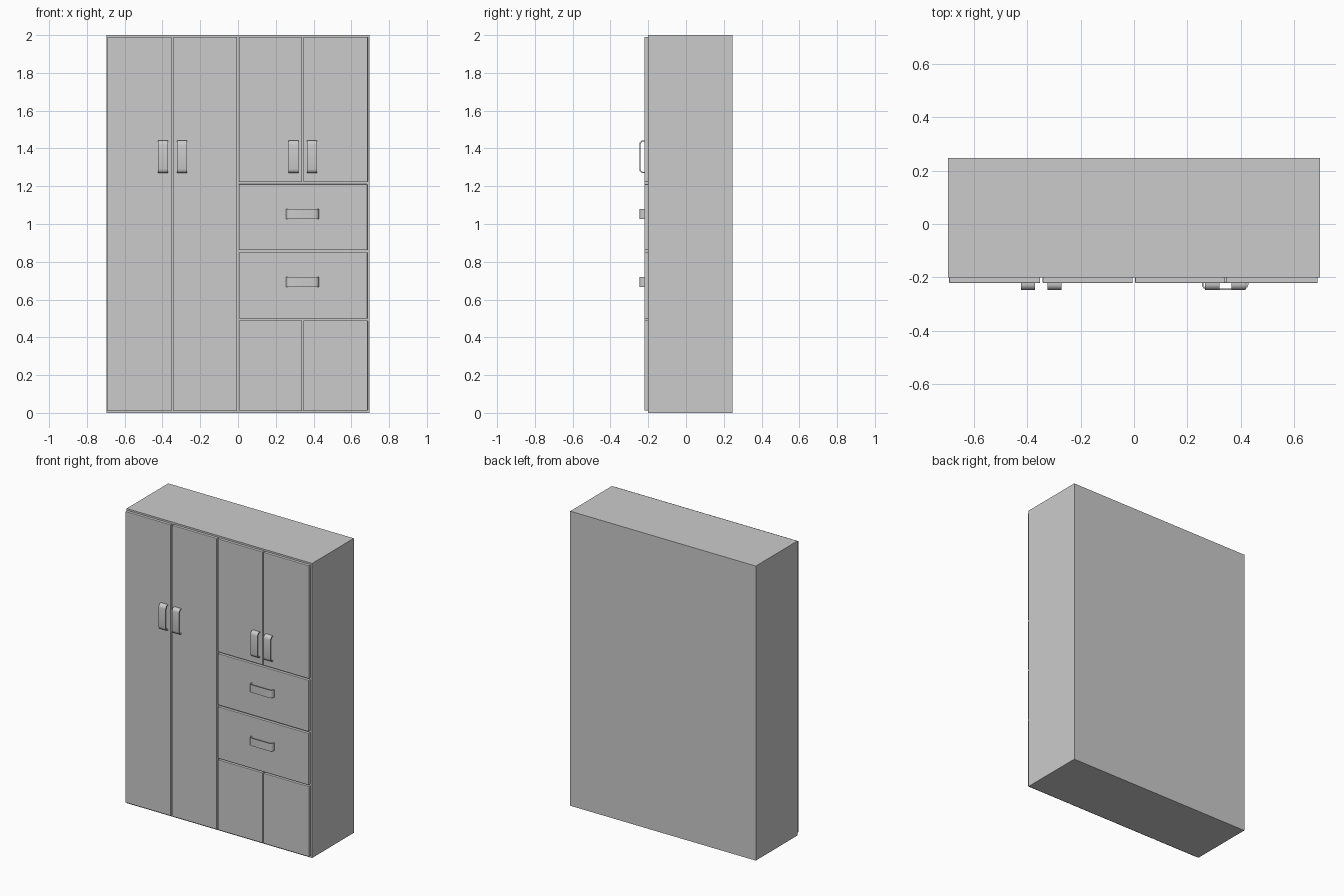
import bpy, bmesh, math
from mathutils import Vector

if "Cube" in bpy.data.objects:
    bpy.data.objects.remove(bpy.data.objects["Cube"])

BODY_FRONT, BACK = -0.20, 0.247
DOOR_FRONT = -0.221


def finish(bm, name):
    bmesh.ops.recalc_face_normals(bm, faces=bm.faces)
    me = bpy.data.meshes.new(name)
    bm.to_mesh(me)
    bm.free()
    ob = bpy.data.objects.new(name, me)
    bpy.context.collection.objects.link(ob)
    return ob


def box(name, x0, x1, y0, y1, z0, z1, bevel=0.0):
    bm = bmesh.new()
    bmesh.ops.create_cube(bm, size=1)
    for v in bm.verts:
        v.co = Vector((x0 + (v.co.x + 0.5) * (x1 - x0),
                       y0 + (v.co.y + 0.5) * (y1 - y0),
                       z0 + (v.co.z + 0.5) * (z1 - z0)))
    ob = finish(bm, name)
    if bevel:
        mod = ob.modifiers.new("edge_bevel", 'BEVEL')
        mod.width, mod.segments = bevel, 2
    return ob


# Half outline of the bowed strap handle: (along, outward)
OUTER = [(0.087, 0), (0.087, 0.006), (0.085, 0.013), (0.081, 0.019),
         (0.074, 0.024), (0.064, 0.026)]
INNER = [(0.062, 0.020), (0.071, 0.018), (0.077, 0.014), (0.080, 0.009), (0.081, 0)]


def handle(name, cx, cz, vertical, width=0.053):
    outline = OUTER + [(-a, d) for a, d in reversed(OUTER)]
    outline += [(-a, d) for a, d in reversed(INNER)] + INNER
    bm = bmesh.new()
    rings = []
    for w in (-width / 2, width / 2):
        ring = []
        for a, d in outline:
            dx, dz = (w, a) if vertical else (a, w)
            ring.append(bm.verts.new((cx + dx, DOOR_FRONT - d, cz + dz)))
        rings.append(ring)
        bm.faces.new(ring)
    n = len(outline)
    for i in range(n):
        j = (i + 1) % n
        bm.faces.new((rings[0][i], rings[0][j], rings[1][j], rings[1][i]))
    ob = finish(bm, name)
    bpy.ops.object.select_all(action='DESELECT')
    ob.select_set(True)
    bpy.context.view_layer.objects.active = ob
    bpy.ops.object.shade_smooth_by_angle(angle=math.radians(40))


# Cabinet carcass
box("cabinet_body", -0.697, 0.697, BODY_FRONT, BACK, 0, 2)

# Door and drawer fronts: name, x range, z range
fronts = [
    ("tall_door_left", -0.692, -0.351, 0.013, 1.99),
    ("tall_door_right", -0.342, -0.005, 0.013, 1.99),
    ("upper_door_left", 0.004, 0.339, 1.222, 1.99),
    ("upper_door_right", 0.346, 0.687, 1.222, 1.99),
    ("upper_drawer", 0.004, 0.685, 0.862, 1.211),
    ("lower_drawer", 0.004, 0.685, 0.499, 0.850),
    ("lower_door_left", 0.004, 0.339, 0.013, 0.490),
    ("lower_door_right", 0.346, 0.687, 0.013, 0.490),
]
for name, x0, x1, z0, z1 in fronts:
    box(name, x0, x1, DOOR_FRONT, BODY_FRONT, z0, z1, bevel=0.003)

# Door handles (upright) and drawer handles (level)
for i, x in enumerate((-0.397, -0.297, 0.293, 0.391)):
    handle(f"door_handle_{i + 1}", x, 1.356, True)
for i, z in enumerate((1.054, 0.692)):
    handle(f"drawer_handle_{i + 1}", 0.341, z, False)
